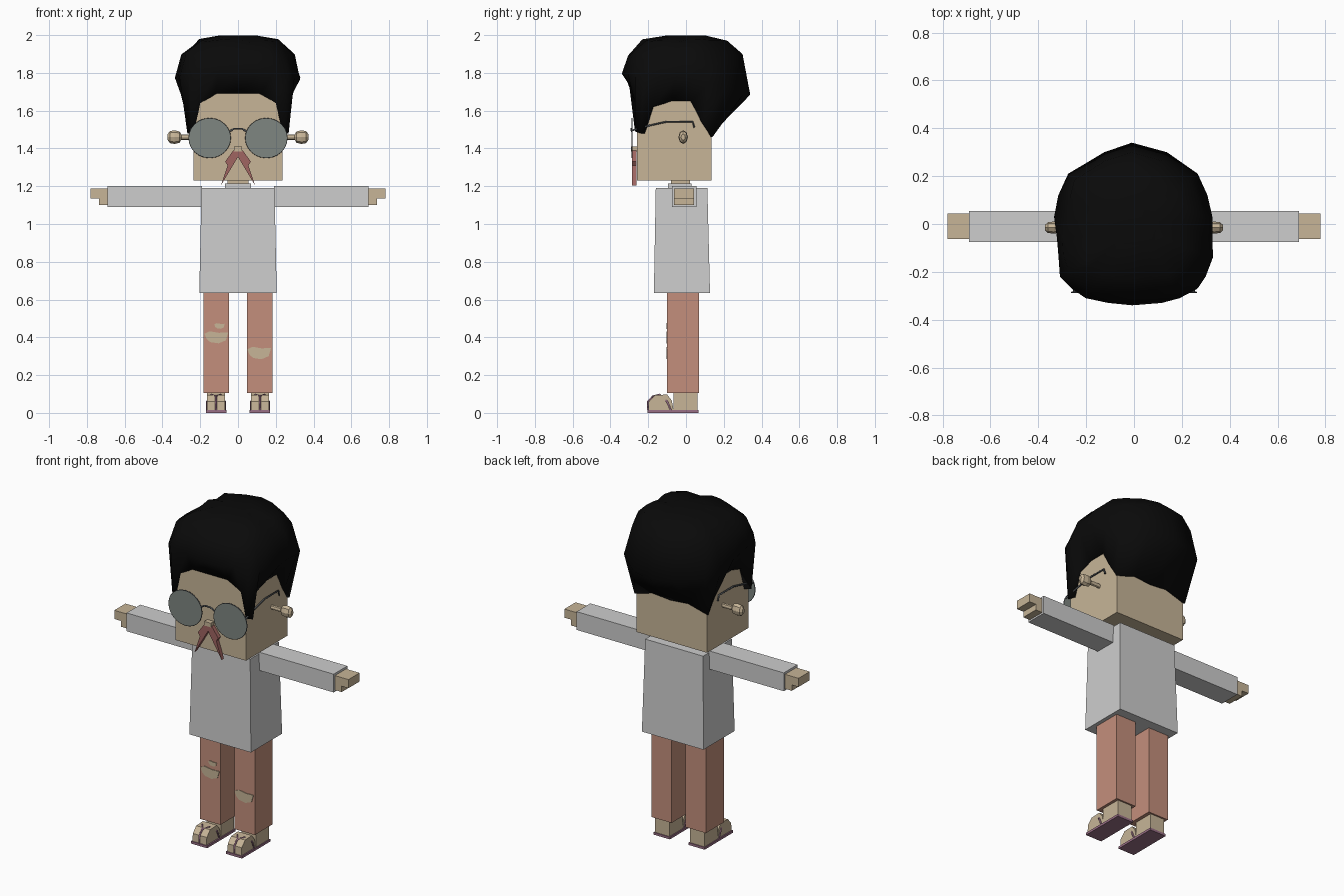
import bpy, bmesh, math, random
from mathutils import Vector

random.seed(4)
if "Cube" in bpy.data.objects:
    bpy.data.objects.remove(bpy.data.objects["Cube"])


def material(name, r, g, b):
    m = bpy.data.materials.new(name)
    m.use_nodes = True
    m.diffuse_color = (r, g, b, 1)
    m.node_tree.nodes["Principled BSDF"].inputs["Base Color"].default_value = (r, g, b, 1)
    return m


SKIN = material("skin", .57, .46, .31)
HAIR = material("black hair", .003, .003, .003)
SHIRT = material("light grey shirt", .61, .61, .61)
TROUSERS = material("terracotta trousers", .55, .275, .2)
MOUSTACHE = material("red brown moustache", .35, .13, .12)
LENS = material("grey green lens", .21, .24, .22)
METAL = material("dark grey frame", .09, .1, .11)
SANDAL = material("mauve sandal", .32, .16, .24)


def finish(name, bm, mat, smooth=False):
    bmesh.ops.recalc_face_normals(bm, faces=bm.faces)
    mesh = bpy.data.meshes.new(name)
    bm.to_mesh(mesh)
    bm.free()
    mesh.materials.append(mat)
    obj = bpy.data.objects.new(name, mesh)
    bpy.context.collection.objects.link(obj)
    if smooth:
        for p in mesh.polygons:
            p.use_smooth = True
    return obj


def loft(name, rings, mat, smooth=False):
    """Skin closed rings of points and cap both ends."""
    bm = bmesh.new()
    loops = [[bm.verts.new(p) for p in ring] for ring in rings]
    n = len(loops[0])
    for a, b in zip(loops, loops[1:]):
        for i in range(n):
            j = (i + 1) % n
            bm.faces.new((a[i], a[j], b[j], b[i]))
    bm.faces.new(loops[0])
    bm.faces.new(loops[-1])
    return finish(name, bm, mat, smooth)


def rect(x0, x1, y0, y1, z):
    return [(x0, y0, z), (x1, y0, z), (x1, y1, z), (x0, y1, z)]


def box(name, x, y, z, mat):
    return loft(name, [rect(*x, *y, z[0]), rect(*x, *y, z[1])], mat)


def side_box(name, s, x, y, z, mat):
    return box(name, sorted((s * x[0], s * x[1])), y, z, mat)


def front_plate(name, outline, y0, y1, mat):
    return loft(name, [[(x, y, z) for x, z in outline] for y in (y0, y1)], mat)


def wire(name, points, radius, mat):
    curve = bpy.data.curves.new(name, "CURVE")
    curve.dimensions = "3D"
    curve.bevel_depth = radius
    curve.bevel_resolution = 1
    curve.use_fill_caps = True
    spline = curve.splines.new("POLY")
    spline.points.add(len(points) - 1)
    for p, co in zip(spline.points, points):
        p.co = (*co, 1)
    curve.materials.append(mat)
    obj = bpy.data.objects.new(name, curve)
    bpy.context.collection.objects.link(obj)


def oval(cx, cz, rx, rz, n):
    return [(cx + rx * math.cos(math.tau * i / n), cz + rz * math.sin(math.tau * i / n))
            for i in range(n)]


# Head, neck, collar and nose
box("head", (-.235, .235), (-.26, .135), (1.23, 1.76), SKIN)
box("neck", (-.055, .055), (-.08, .02), (1.17, 1.24), SKIN)
box("collar", (-.068, .068), (-.095, .03), (1.18, 1.215), SHIRT)
box("nose", (-.022, .022), (-.29, -.255), (1.385, 1.41), SKIN)

# Hair: hemline and widest outline for one half, front centre to back centre
hem = [(0, -.27, 1.69), (.12, -.27, 1.69), (.21, -.27, 1.64), (.245, -.27, 1.49),
       (.268, -.24, 1.48), (.25, -.18, 1.62), (.25, -.08, 1.65), (.25, .03, 1.65),
       (.25, .09, 1.54), (.245, .14, 1.46), (.12, .15, 1.5), (0, .15, 1.49)]
wide = [(0, -.34, 1.8), (.11, -.33, 1.8), (.2, -.31, 1.8), (.27, -.27, 1.8),
        (.3, -.22, 1.78), (.32, -.14, 1.78), (.33, -.06, 1.77), (.325, .03, 1.77),
        (.31, .12, 1.74), (.27, .21, 1.72), (.13, .3, 1.69), (0, .34, 1.69)]


def both_sides(half):
    return half + [(-x, y, z) for x, y, z in half[-2:0:-1]]


def scaled(ring, f, cy, z=None, jitter=0.0):
    return [(x * f + random.uniform(-jitter, jitter), cy + (y - cy) * f,
             (zz if z is None else z) + random.uniform(-jitter, jitter))
            for x, y, zz in ring]


hem, wide = both_sides(hem), both_sides(wide)
loft("hair", [scaled(hem, .86, -.06), hem, scaled(wide, 1, 0, None, .01),
              scaled(wide, .89, -.03, 1.9, .012), scaled(wide, .66, -.02, 1.97, .01),
              scaled(wide, .3, 0, 1.998)], HAIR, True)

# Shirt body
loft("shirt", [rect(-.205, .205, -.17, .127, .635),
               rect(-.193, .193, -.16, .113, 1.19)], SHIRT)

# Glasses bridge
wire("glasses_bridge", [(-.045, -.287, 1.49), (-.02, -.29, 1.505), (.02, -.29, 1.505),
                        (.045, -.287, 1.49)], .005, METAL)

for s, side in ((1, "left"), (-1, "right")):
    # Arm and stepped hand
    side_box(side + "_sleeve", s, (.19, .69), (-.075, .055), (1.09, 1.2), SHIRT)
    side_box(side + "_fingers", s, (.685, .78), (-.063, .043), (1.135, 1.187), SKIN)
    side_box(side + "_palm", s, (.685, .735), (-.063, .043), (1.1, 1.136), SKIN)

    # Ear: stem with a rounded bulb
    profile = [(.23, .014), (.3, .014), (.31, .03), (.335, .036), (.36, .032), (.372, .016)]
    loft(side + "_ear", [[(s * x, -.015 + .7 * r * math.cos(math.tau * i / 8),
                           1.46 + r * math.sin(math.tau * i / 8)) for i in range(8)]
                         for x, r in profile], SKIN)

    # Lens, rim and temple arm
    front_plate(side + "_lens", oval(s * .15, 1.455, .11, .104, 24), -.289, -.283, LENS)
    rim = [(x, -.286, z) for x, z in oval(s * .15, 1.455, .11, .104, 24)]
    wire(side + "_rim", rim + rim[:1], .003, METAL)
    wire(side + "_temple", [(s * .25, -.287, 1.495), (s * .247, -.2, 1.52), (s * .244, -.1, 1.542),
                            (s * .244, .035, 1.542), (s * .244, .045, 1.51)], .005, METAL)

    # Moustache half
    front_plate(side + "_moustache",
                [(s * x, z) for x, z in ((0, 1.39), (.025, 1.39), (.068, 1.33), (.055, 1.31),
                                         (.09, 1.205), (.012, 1.335), (0, 1.355))],
                -.285, -.262, MOUSTACHE)

    # Trouser leg
    side_box(side + "_trouser_leg", s, (.047, .182), (-.1, .07), (.105, .66), TROUSERS)

    # Foot: ankle block, rounded toe and sandal
    side_box(side + "_ankle", s, (.068, .165), (-.065, .06), (.01, .11), SKIN)
    toe = [(-.065, .01), (-.2, .01), (-.197, .06), (-.165, .094), (-.1, .097), (-.075, .065)]
    loft(side + "_toes", [[(s * x, y, z) for y, z in toe] for x in (.07, .163)], SKIN)
    side_box(side + "_sole", s, (.062, .17), (-.205, .065), (0, .014), SANDAL)
    for edge in (.069, .164):
        wire(side + "_strap", [(s * edge, -.08, .014), (s * edge, -.1, .06),
                               (s * (edge + .1165) / 2, -.14, .097), (s * .1165, -.175, .088),
                               (s * .1165, -.201, .06), (s * .1165, -.203, .014)], .005, SANDAL)

# Torn patches on the trouser fronts
rip = [(-1, .6), (-.55, 1), (.2, .75), (1, .8), (.8, -.5), (.2, -1), (-.5, -.8), (-.8, -.3)]
for name, cx, cz, w, h in (("right_knee_rip", -.115, .4, .063, .032),
                           ("right_small_rip", -.098, .46, .028, .015),
                           ("left_knee_rip", .112, .317, .063, .033)):
    front_plate(name, [(cx + w * u, cz + h * v) for u, v in rip], -.104, -.099, SKIN)
